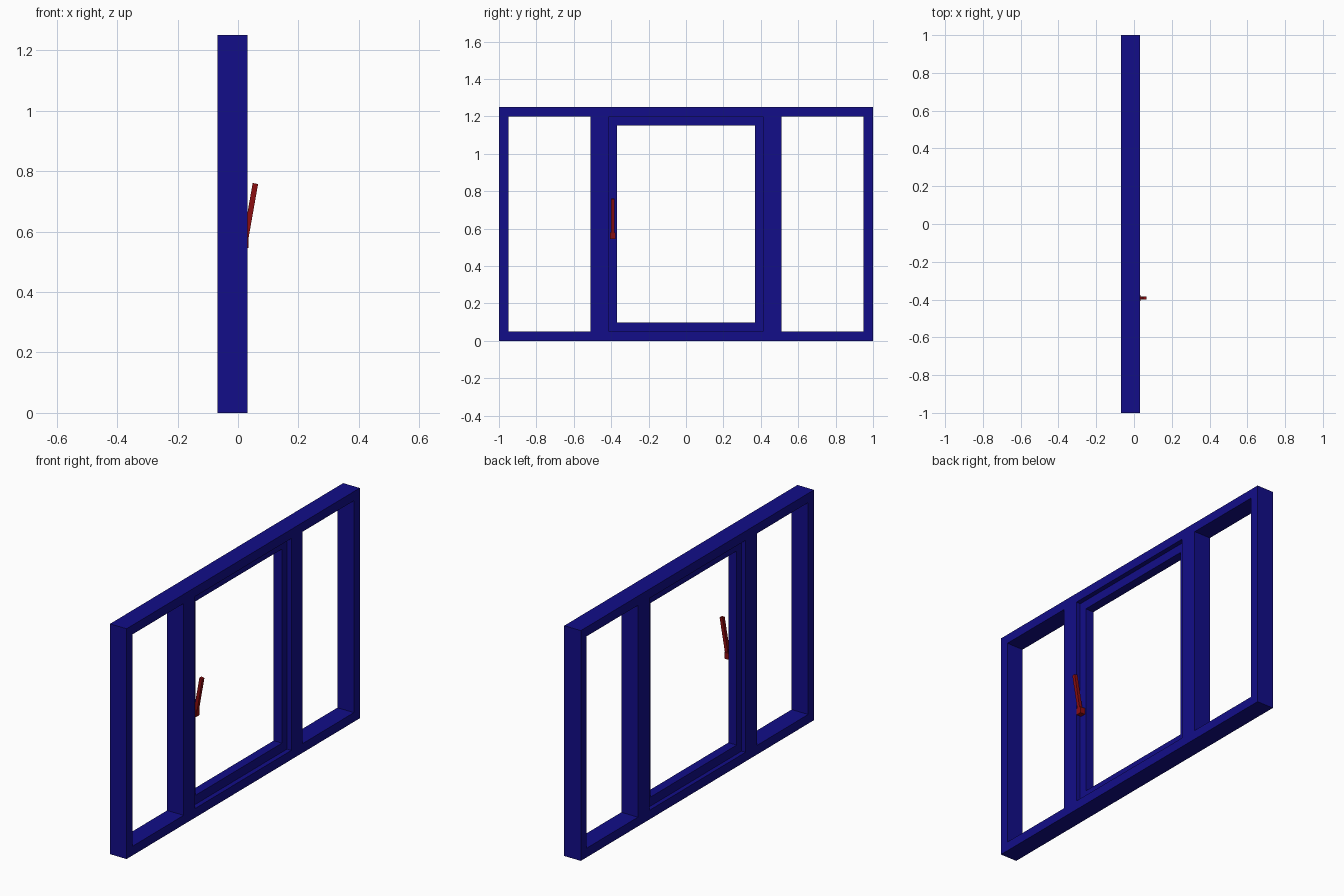
import bpy, bmesh, math
from mathutils import Matrix

if "Cube" in bpy.data.objects:
    bpy.data.objects.remove(bpy.data.objects["Cube"])


def material(name, color):
    m = bpy.data.materials.new(name)
    m.diffuse_color = color
    m.use_nodes = True
    m.node_tree.nodes["Principled BSDF"].inputs["Base Color"].default_value = m.diffuse_color
    return m


BLUE = material("frame_blue", (0.006, 0.004, 0.25, 1))
RED = material("handle_red", (0.26, 0.004, 0.005, 1))


def finish(name, bm, mat):
    bmesh.ops.recalc_face_normals(bm, faces=bm.faces)
    mesh = bpy.data.meshes.new(name)
    bm.to_mesh(mesh)
    bm.free()
    mesh.materials.append(mat)
    ob = bpy.data.objects.new(name, mesh)
    bpy.context.collection.objects.link(ob)
    return ob


def panel(name, ys, zs, open_columns, x0, x1, mat):
    """Flat grid in the YZ plane with openings in the middle row, extruded along x."""
    bm = bmesh.new()
    grid = [[bm.verts.new((x0, y, z)) for z in zs] for y in ys]
    for i in range(len(ys) - 1):
        for j in range(len(zs) - 1):
            if j == 1 and i in open_columns:
                continue
            bm.faces.new((grid[i][j], grid[i + 1][j], grid[i + 1][j + 1], grid[i][j + 1]))
    geom = bmesh.ops.extrude_face_region(bm, geom=bm.faces[:], use_keep_orig=True)["geom"]
    moved = [v for v in geom if isinstance(v, bmesh.types.BMVert)]
    bmesh.ops.translate(bm, verts=moved, vec=(x1 - x0, 0, 0))
    return finish(name, bm, mat)


def box(name, lo, hi, mat, matrix=Matrix()):
    size = [b - a for a, b in zip(lo, hi)]
    mid = [(a + b) / 2 for a, b in zip(lo, hi)]
    bm = bmesh.new()
    bmesh.ops.create_cube(bm, size=1, matrix=Matrix.Translation(mid) @ Matrix.Diagonal((*size, 1)))
    ob = finish(name, bm, mat)
    ob.matrix_world = matrix
    return ob


# Outer frame with two mullions and three openings
panel("window_frame", (-1, -0.95, -0.51, -0.413, 0.413, 0.51, 0.95, 1),
      (0, 0.05, 1.2, 1.25), (1, 3, 5), -0.0685, 0.031, BLUE)

# Middle sash, recessed from both faces of the frame
panel("middle_sash", (-0.413, -0.37, 0.37, 0.413),
      (0.05, 0.099, 1.152, 1.2), (1,), -0.045, 0.005, BLUE)

# Handle: block on the sash stile and a lever leaning outward
HY = -0.392
box("handle_base", (0.005, HY - 0.015, 0.545), (0.034, HY + 0.015, 0.58), RED)
lean = Matrix.Translation((0.0225, HY, 0.56)) @ Matrix.Rotation(math.radians(10), 4, 'Y')
box("handle_lever", (-0.009, -0.009, 0), (0.009, 0.009, 0.202), RED, lean)
